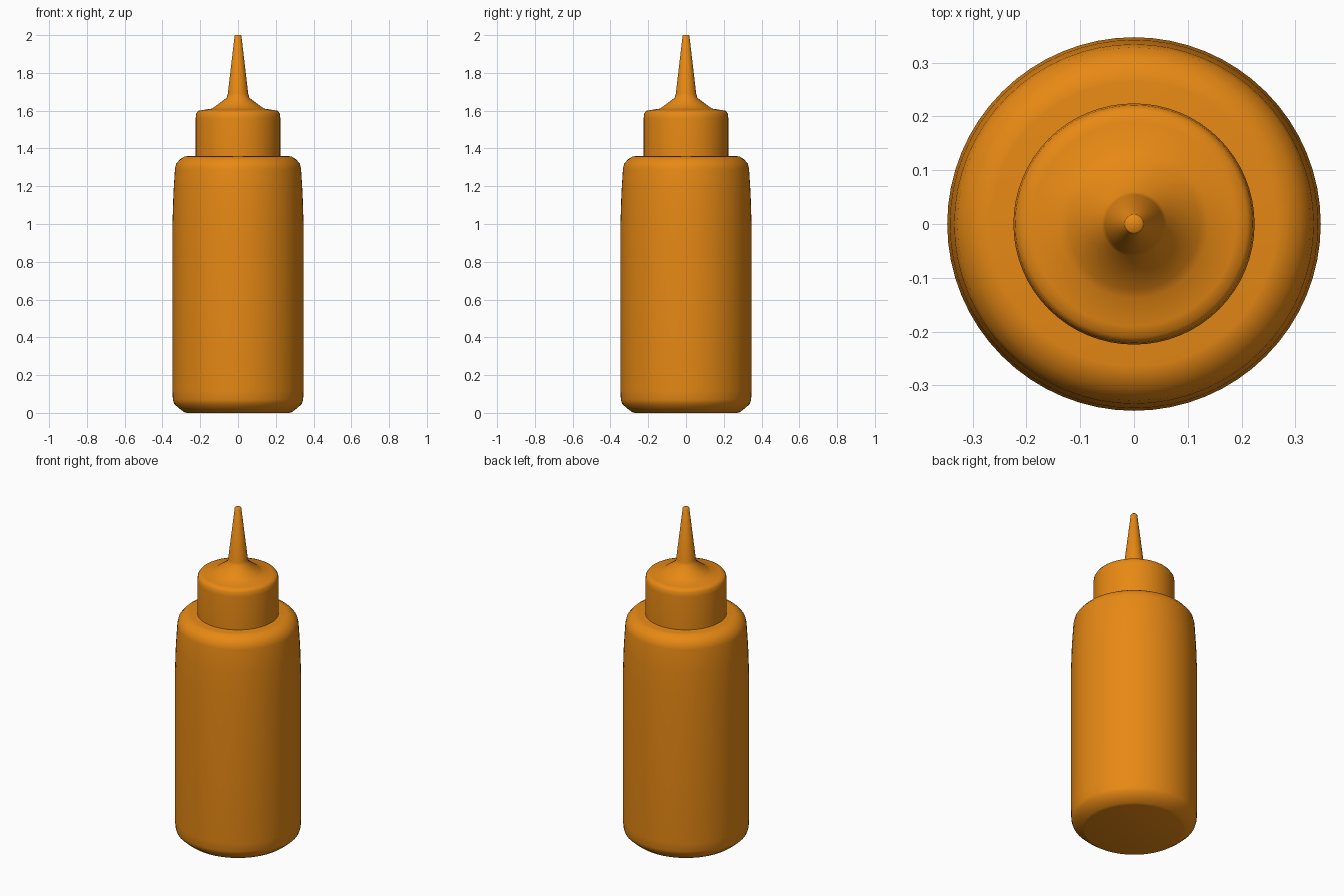
import bpy, bmesh, math

if "Cube" in bpy.data.objects:
    bpy.data.objects.remove(bpy.data.objects["Cube"])

SEGMENTS = 64

orange = bpy.data.materials.new("orange_plastic")
orange.diffuse_color = (0.80, 0.25, 0.007, 1)
orange.use_nodes = True
orange.node_tree.nodes["Principled BSDF"].inputs["Base Color"].default_value = orange.diffuse_color


def lathe(name, profile):
    """Spin a (radius, height) profile round z and cap both ends."""
    bm = bmesh.new()
    rings = []
    for r, z in profile:
        rings.append([bm.verts.new((r * math.cos(a), r * math.sin(a), z))
                      for a in (2 * math.pi * i / SEGMENTS for i in range(SEGMENTS))])
    for low, high in zip(rings, rings[1:]):
        for i in range(SEGMENTS):
            j = (i + 1) % SEGMENTS
            bm.faces.new((low[i], low[j], high[j], high[i]))
    bm.faces.new(rings[0][::-1])
    bm.faces.new(rings[-1])
    mesh = bpy.data.meshes.new(name)
    bm.to_mesh(mesh)
    bm.free()
    mesh.materials.append(orange)
    obj = bpy.data.objects.new(name, mesh)
    bpy.context.collection.objects.link(obj)
    bpy.ops.object.select_all(action='DESELECT')
    obj.select_set(True)
    bpy.context.view_layer.objects.active = obj
    bpy.ops.object.shade_smooth_by_angle(angle=math.radians(55))
    return obj


# Squeeze body: chamfered base, straight wall, slight taper, rounded shoulder
lathe("bottle_body", [
    (0.27, 0), (0.285, 0.004), (0.312, 0.024), (0.338, 0.048), (0.345, 0.07),
    (0.347, 0.12), (0.347, 1.0), (0.342, 1.16), (0.334, 1.29), (0.328, 1.318),
    (0.308, 1.342), (0.284, 1.357), (0.265, 1.36)])

# Screw cap with a softened rim, flared into the tapered nozzle
lathe("cap_and_nozzle", [
    (0.224, 1.355), (0.224, 1.56), (0.221, 1.585), (0.211, 1.599),
    (0.19, 1.603), (0.138, 1.611), (0.122, 1.622), (0.06, 1.668),
    (0.054, 1.69), (0.018, 1.996), (0.015, 2.0)])
